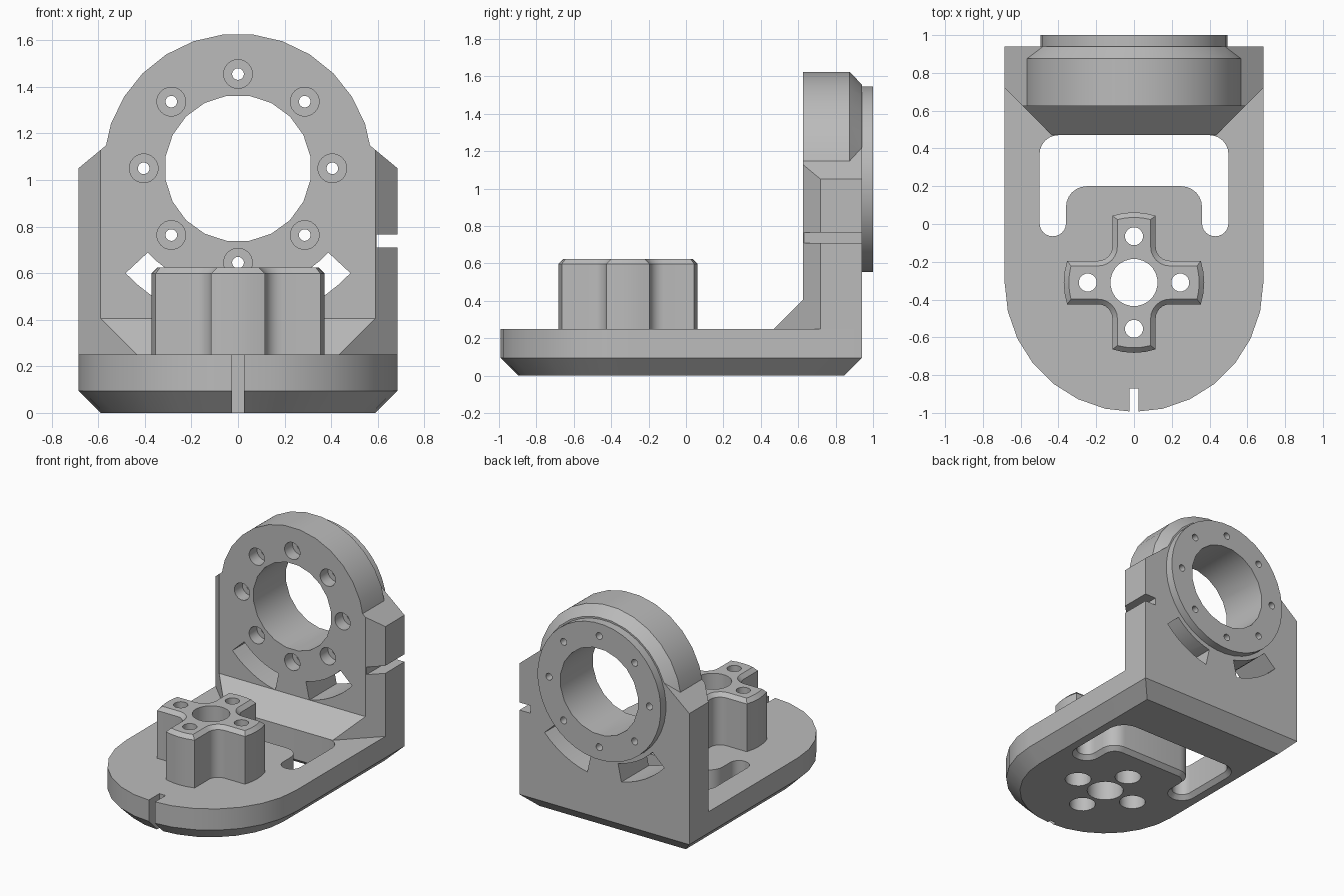
import bpy, bmesh
from math import sin, cos, pi, radians, asin
from mathutils import Vector

cube = bpy.data.objects.get("Cube")
if cube:
    bpy.data.objects.remove(cube, do_unlink=True)

grey = bpy.data.materials.new("light_grey")
grey.use_nodes = True
COLOUR = (0.5, 0.5, 0.5, 1)
grey.diffuse_color = COLOUR
grey.node_tree.nodes["Principled BSDF"].inputs["Base Color"].default_value = COLOUR

HUB_Z = 1.05      # height of the bearing axis
PED_Y = -0.31     # centre of the pedestal and of the rounded nose


def loft(name, axis, *sections):
    """Closed solid through (outline, level) sections stacked along an axis."""
    place = {"x": lambda a, b, l: (l, a, b),
             "y": lambda a, b, l: (a, l, b),
             "z": lambda a, b, l: (a, b, l)}[axis]
    bm = bmesh.new()
    rings = [[bm.verts.new(place(a, b, level)) for a, b in outline]
             for outline, level in sections]
    for low, high in zip(rings, rings[1:]):
        for i in range(len(low)):
            bm.faces.new((low[i - 1], low[i], high[i], high[i - 1]))
    bm.faces.new(rings[0])
    bm.faces.new(rings[-1])
    bmesh.ops.recalc_face_normals(bm, faces=bm.faces)
    mesh = bpy.data.meshes.new(name)
    bm.to_mesh(mesh)
    bm.free()
    mesh.materials.append(grey)
    obj = bpy.data.objects.new(name, mesh)
    bpy.context.collection.objects.link(obj)
    return obj


def combine(target, tool, operation="DIFFERENCE", keep=False):
    mod = target.modifiers.new("combine", "BOOLEAN")
    mod.operation, mod.object, mod.solver = operation, tool, "EXACT"
    bpy.context.view_layer.objects.active = target
    bpy.ops.object.modifier_apply(modifier=mod.name)
    if not keep:
        bpy.data.objects.remove(tool, do_unlink=True)


def arc(cx, cy, r, start, end, steps):
    angles = [radians(start + (end - start) * i / steps) for i in range(steps + 1)]
    return [(cx + r * cos(a), cy + r * sin(a)) for a in angles]


def circle(cx, cy, r, n):
    return arc(cx, cy, r, 180 / n, 360 + 180 / n, n)[:-1]


def box(x0, x1, y0, y1):
    return [(x0, y0), (x1, y0), (x1, y1), (x0, y1)]


def mirrored(points):
    return points + [(-x, y) for x, y in reversed(points)]


def fillet(corners, steps=6):
    """Round each (x, y, radius) corner of an outline."""
    out = []
    for i, (x, y, r) in enumerate(corners):
        p = Vector((x, y))
        u = (Vector(corners[i - 1][:2]) - p).normalized()
        v = (Vector(corners[(i + 1) % len(corners)][:2]) - p).normalized()
        c = p + r * (u + v)
        for k in range(steps + 1):
            t = pi / 2 * k / steps
            out.append(tuple(c - r * (cos(t) * v + sin(t) * u)))
    return out


def base_outline(d):
    w, back = 0.685 - d, 0.94 - d
    return arc(0, PED_Y, w, 180, 360, 14) + [(w, back), (-w, back)]


def window_outline(d):
    w, tongue, low, mid, back = 0.5 + d, 0.36 - d, -0.065 - d, 0.2 - d, 0.47 + d
    leg, shoulder, corner = 0.069 + d, 0.11 - d, 0.1 + d
    half = [(tongue, mid, shoulder), (tongue, low, leg), (w, low, leg), (w, back, corner)]
    return fillet(half + [(-x, y, r) for x, y, r in reversed(half)])


def cross_outline(d):
    w, c, reach = 0.115 - d, 0.19, 0.372 - d
    a = asin(w / reach) * 180 / pi
    arm = arc(0, 0, reach, -a, a, 4) + arc(c, c, c - w, 270, 180, 6)
    out = []
    for _ in range(4):
        out += [(x, y + PED_Y) for x, y in arm]
        arm = [(-y, x) for x, y in arm]
    return out


# Base plate: rounded nose, chamfered underside, U window, alignment notch
base = loft("base_plate", "z", (base_outline(0.095), 0), (base_outline(0), 0.095),
            (base_outline(0), 0.25))
combine(base, loft("window_cutter", "z", (window_outline(0.04), -0.01),
                   (window_outline(0), 0.03), (window_outline(0), 0.3)))
combine(base, loft("notch_cutter", "z", (box(-0.025, 0.025, -1.1, -0.87), -0.1),
                   (box(-0.025, 0.025, -1.1, -0.87), 0.3)))

# Cross-shaped pedestal with chamfered top
pedestal = loft("cross_pedestal", "z", (cross_outline(0), 0.25),
                (cross_outline(0), 0.598), (cross_outline(0.027), 0.625))

# Centre bore and four counterbored screw holes through pedestal and base
bores = [(0, 0, 0.125, 0.8, 24)]
for dx, dy in ((1, 0), (0, 1), (-1, 0), (0, -1)):
    bores += [(dx * 0.245, dy * 0.245, 0.048, 0.8, 16),
              (dx * 0.245, dy * 0.245, 0.09, 0.45, 20)]
for x, y, r, top, n in bores:
    ring = circle(x, PED_Y + y, r, n)
    cutter = loft("bore_cutter", "z", (ring, -0.1), (ring, top))
    combine(base, cutter, keep=True)
    combine(pedestal, cutter)

# Upright: side profile with gusset, trimmed by plan corners and sloped shoulders
side = [(0.47, 0.25), (0.94, 0.25), (0.94, 1.22), (0.625, 1.22), (0.625, 0.405)]
upright = loft("upright_plate", "x", (side, -0.8), (side, 0.8))
plan = mirrored([(0.415, 0.45), (0.685, 0.72), (0.685, 1.1)])
combine(upright, loft("plan_trim", "z", (plan, 0), (plan, 2)), "INTERSECT")
front = mirrored([(0.8, 0), (0.8, 0.955), (0.444, 1.25)])
combine(upright, loft("shoulder_trim", "y", (front, 0), (front, 2)), "INTERSECT")

# Bearing housing with chamfered rear rim and a raised rear flange
rim = circle(0, HUB_Z, 0.578, 28)
combine(upright, loft("housing", "y", (rim, 0.625), (rim, 0.875),
                      (circle(0, HUB_Z, 0.51, 28), 0.94)), "UNION")
flange = circle(0, HUB_Z, 0.497, 40)
combine(upright, loft("flange", "y", (flange, 0.9), (flange, 1.0)), "UNION")
bore = circle(0, HUB_Z, 0.315, 20)
combine(upright, loft("bearing_bore", "y", (bore, 0.3), (bore, 1.2)))

# Ring of eight counterbored bolt holes
for k in range(8):
    x, z = 0.405 * cos(k * pi / 4), HUB_Z + 0.405 * sin(k * pi / 4)
    for r, end in ((0.062, 0.715), (0.025, 1.2)):
        hole = circle(x, z, r, 20)
        combine(upright, loft("bolt_cutter", "y", (hole, 0.5), (hole, end)))

# Two curved slots below the housing
for start in (223, 282):
    slot = arc(0, HUB_Z, 0.53, start, start + 35, 6) + arc(0, HUB_Z, 0.66, start + 35, start, 6)
    combine(upright, loft("slot_cutter", "y", (slot, 0.5), (slot, 1.2)))

# Clamp slit on the left edge
slit = box(0.595, 0.8, 0.71, 0.765)
combine(upright, loft("slit_cutter", "y", (slit, 0.4), (slit, 1.2)))

# Smooth curved walls, crisp edges
bpy.ops.object.select_all(action="DESELECT")
for obj in (base, pedestal, upright):
    obj.select_set(True)
bpy.context.view_layer.objects.active = base
bpy.ops.object.shade_smooth_by_angle(angle=radians(25))
